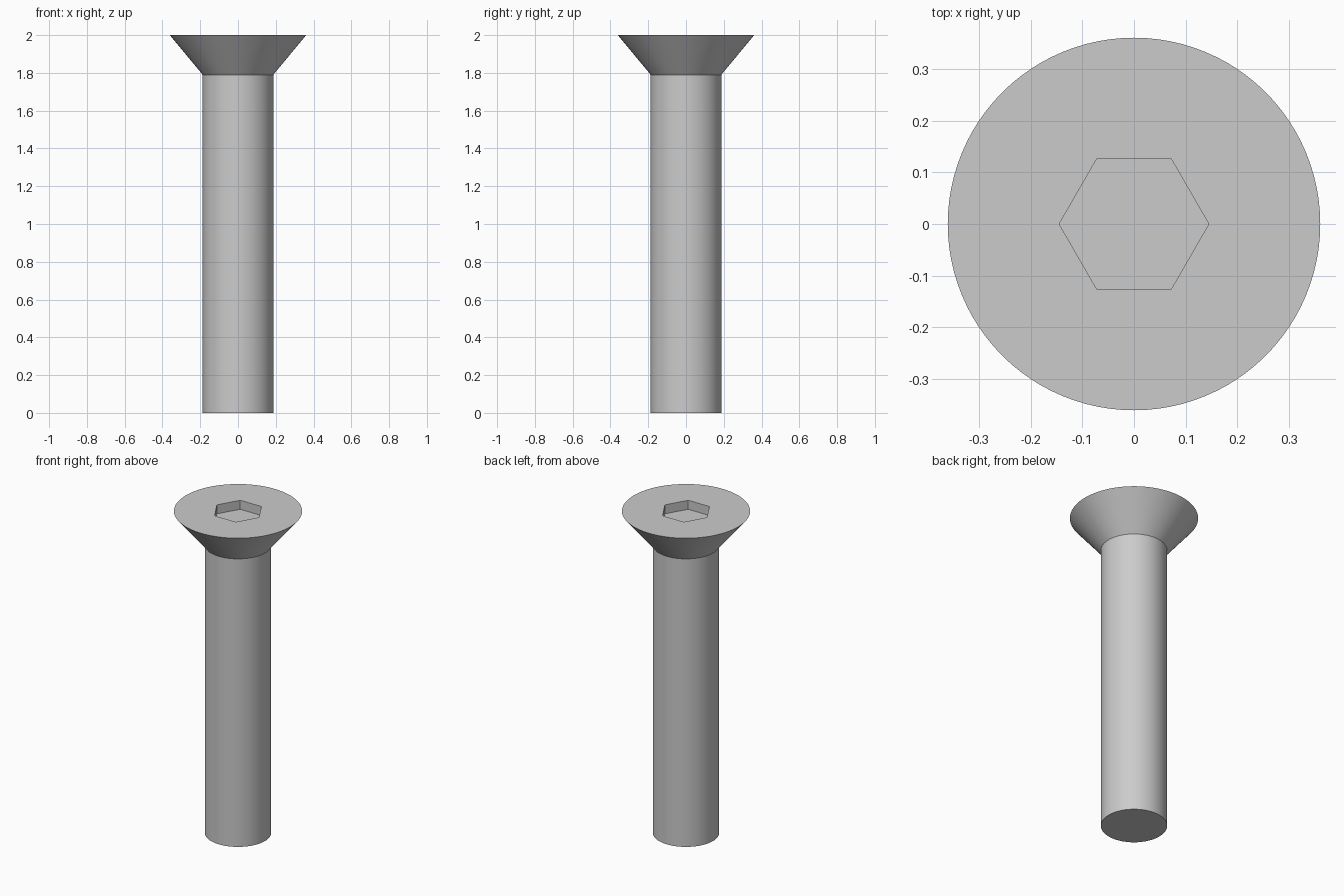
import bpy
import bmesh
import math

cube = bpy.data.objects.get("Cube")
if cube:
    bpy.data.objects.remove(cube, do_unlink=True)

SEGMENTS = 96
SHANK_R, HEAD_R, HEX_R = 0.187, 0.361, 0.145
NECK_Z, TOP_Z, SOCKET_Z = 1.79, 2.0, 1.944

steel = bpy.data.materials.new("grey steel")
steel.use_nodes = True
colour = (0.6, 0.6, 0.6, 1)
steel.diffuse_color = colour
steel.node_tree.nodes["Principled BSDF"].inputs["Base Color"].default_value = colour


def ring(bm, radius, z, count):
    step = math.tau / count
    return [bm.verts.new((radius * math.cos(i * step), radius * math.sin(i * step), z))
            for i in range(count)]


def bridge(bm, low, high):
    n = len(low)
    for i in range(n):
        j = (i + 1) % n
        bm.faces.new((low[i], low[j], high[j], high[i]))


def finish(bm, name):
    bmesh.ops.recalc_face_normals(bm, faces=bm.faces)
    mesh = bpy.data.meshes.new(name)
    bm.to_mesh(mesh)
    bm.free()
    mesh.materials.append(steel)
    obj = bpy.data.objects.new(name, mesh)
    bpy.context.collection.objects.link(obj)
    bpy.ops.object.select_all(action="DESELECT")
    obj.select_set(True)
    bpy.context.view_layer.objects.active = obj
    bpy.ops.object.shade_smooth_by_angle(angle=math.radians(30))


# Shank, countersunk head and hex socket as one closed solid
bm = bmesh.new()
bottom = ring(bm, SHANK_R, 0, SEGMENTS)
neck = ring(bm, SHANK_R, NECK_Z, SEGMENTS)
rim = ring(bm, HEAD_R, TOP_Z, SEGMENTS)
socket_rim = ring(bm, HEX_R, TOP_Z, 6)
socket_floor = ring(bm, HEX_R, SOCKET_Z, 6)

bm.faces.new(bottom[::-1])
bridge(bm, bottom, neck)
bridge(bm, neck, rim)

# Flat top: one sector of the head for each side of the socket
per_side = SEGMENTS // 6
for side in range(6):
    start = side * per_side
    arc = [rim[(start + k) % SEGMENTS] for k in range(per_side + 1)]
    bm.faces.new(arc + [socket_rim[(side + 1) % 6], socket_rim[side]])

bridge(bm, socket_rim, socket_floor)
bm.faces.new(socket_floor)
finish(bm, "countersunk_screw")
